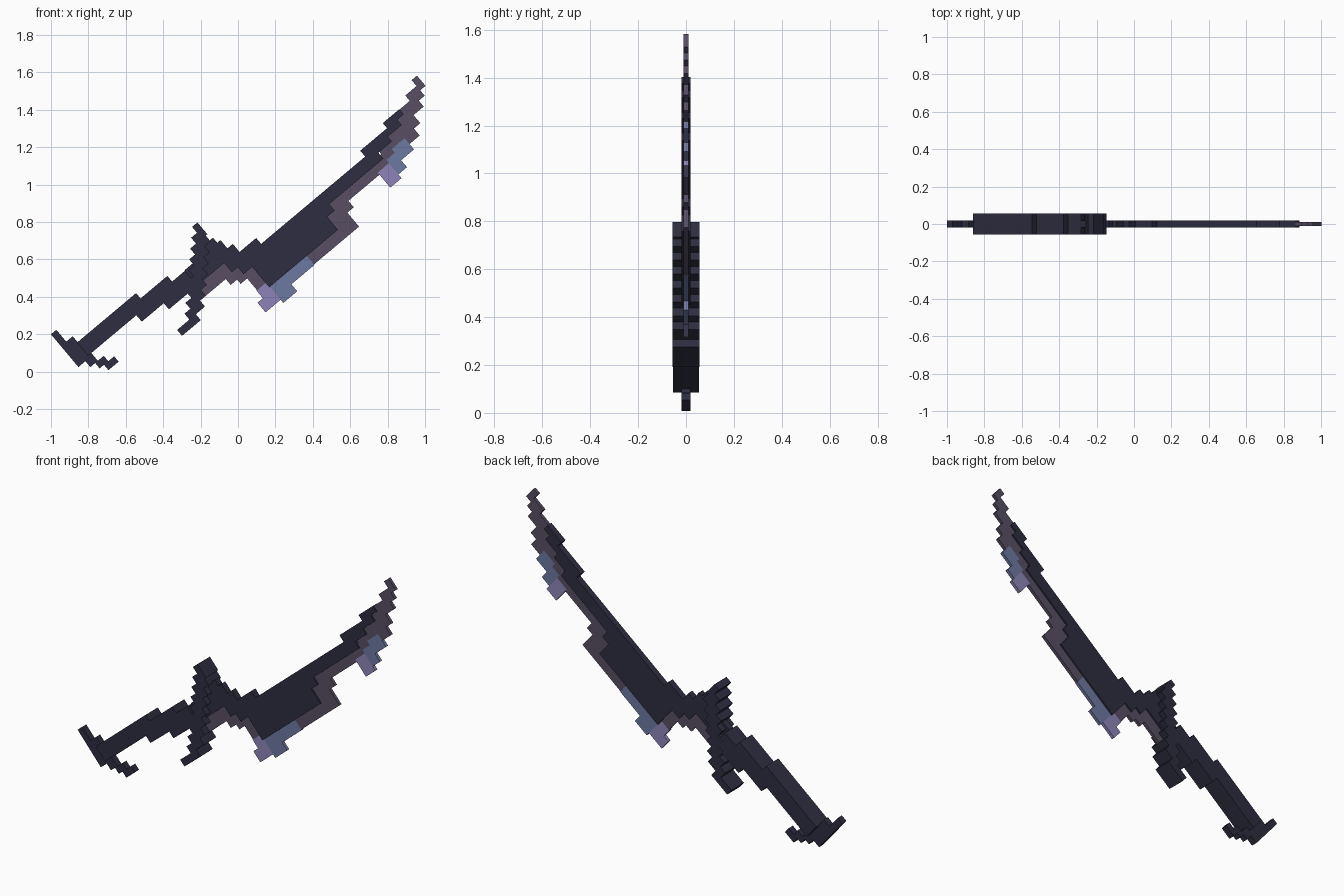
import bpy, bmesh, math

cube = bpy.data.objects.get("Cube")
if cube:
    bpy.data.objects.remove(cube, do_unlink=True)

CELL = 0.03743          # size of one step of the stair-shaped outlines
START = (-0.638, 0.567)  # where the outline grid begins, along and across the sword
TILT = math.radians(40)


def material(name, color):
    mat = bpy.data.materials.new(name)
    mat.use_nodes = True
    rgba = (*color, 1)
    mat.diffuse_color = rgba
    bsdf = mat.node_tree.nodes["Principled BSDF"]
    bsdf.inputs["Base Color"].default_value = rgba
    bsdf.inputs["Roughness"].default_value = 0.8
    return mat


dark = material("dark navy", (0.027, 0.027, 0.053))
plum = material("dusty plum", (0.098, 0.076, 0.127))
blue = material("slate blue", (0.152, 0.191, 0.352))
lilac = material("pale lilac", (0.270, 0.231, 0.479))


def stair_part(name, steps, end, thickness, mat, across=False):
    """Extrude a stepped outline; each step is (start, low, high) and runs to the next."""
    stops = [s[0] for s in steps[1:]] + [end]
    lower, upper = [], []
    for (start, low, high), stop in zip(steps, stops):
        lower += [(start, low), (stop, low)]
        upper += [(start, high), (stop, high)]
    outline = []
    for p in lower + upper[::-1]:
        if not outline or outline[-1] != p:
            outline.append(p)
    if across:
        outline = [(b, a) for a, b in outline]

    bm = bmesh.new()
    verts = [bm.verts.new((START[0] + CELL * u, -thickness / 2, START[1] + CELL * v))
             for u, v in outline]
    face = bm.faces.new(verts)
    extruded = bmesh.ops.extrude_face_region(bm, geom=[face])["geom"]
    moved = [g for g in extruded if isinstance(g, bmesh.types.BMVert)]
    bmesh.ops.translate(bm, verts=moved, vec=(0, thickness, 0))
    bmesh.ops.recalc_face_normals(bm, faces=bm.faces)
    mesh = bpy.data.meshes.new(name)
    bm.to_mesh(mesh)
    bm.free()
    mesh.materials.append(mat)
    obj = bpy.data.objects.new(name, mesh)
    obj.rotation_euler.y = -TILT
    bpy.context.collection.objects.link(obj)
    return obj


THIN, MID, THICK = 0.019, 0.037, 0.112

# Blade core, from the guard to near the tip
stair_part("blade_core", [
    (20.5, -2, .85), (24, -2, 1.8), (25.5, -3.7, 1.8), (26.6, -5, .85),
    (27.2, -5, -.7), (28.2, -8.8, -2.2), (31.3, -8.8, -3.3), (41, -6.4, -3.3),
    (42.4, -5.2, -3.3), (50.7, -5.2, -2.2), (52.5, -4.1, -2.2), (55, -3.2, -2.2),
    (55.7, -3.2, -1.25), (57.6, -2.2, -1.25)], 58.8, MID, dark)

# Thin cutting edge and tip
stair_part("blade_edge", [
    (20.5, -3.9, -1.5), (24.2, -5, -1.5), (25.4, -5.8, -1.5), (26.6, -8, -4.5),
    (28.3, -8.6, -4.5), (35.2, -10.4, -4.5), (43.6, -7.8, -4.5), (44.8, -6.6, -4.5),
    (50.6, -6.2, -4.5), (52.7, -5.6, -3.5), (54.3, -4.9, -3), (56.7, -6, -1.7),
    (58.6, -4.7, -1.3), (59.8, -3.2, -1.3), (60.7, -3.2, -.3), (61.7, -2.1, -.3),
    (62.8, -1.1, .8)], 63.8, THIN, plum)

# Coloured barbs on the edge
stair_part("lower_barb", [(28.3, -11.8, -8.6), (30.9, -10.5, -8.6)], 35.2, THIN, blue)
stair_part("lower_barb_point", [(25.5, -11.2, -9.4), (26.5, -11.2, -8)], 28.3, THIN, lilac)
stair_part("upper_barb", [(52.7, -8.3, -5.6), (54.3, -7, -4.9)], 56.7, THIN, blue)
stair_part("upper_barb_point", [(50.6, -9, -6.2)], 52.7, THIN, lilac)

# Guard: rows stepping diagonally, with a foot at the bottom
rows = [(-6.1, 14.2, 17.7)]
for i in range(8, -1, -1):
    left = 25.3 - 1.1 * i
    rows.append((3.8 - 1.1 * i, left, min(left + 2.9, 26.3)))
stair_part("guard", rows, 4.9, THICK, dark, across=True)

# Grip in three offset blocks
stair_part("grip", [
    (2.1, .35, 2.8), (11.1, -.85, 2.8), (13.1, -.85, 1.8),
    (15.2, -2, 1.8), (18.1, -2, .75)], 20.5, THICK - 0.002, dark)

# Pommel bar and its hooked curl
stair_part("pommel_bar", [(0, 0, 6.1), (1, 0, 3.9)], 2.2, MID, dark)
stair_part("pommel_curl", [
    (-3.1, 3, 4.9), (-2.1, 2.2, 3.8), (-1.1, 1.3, 2.7)], .4, MID, dark, across=True)
